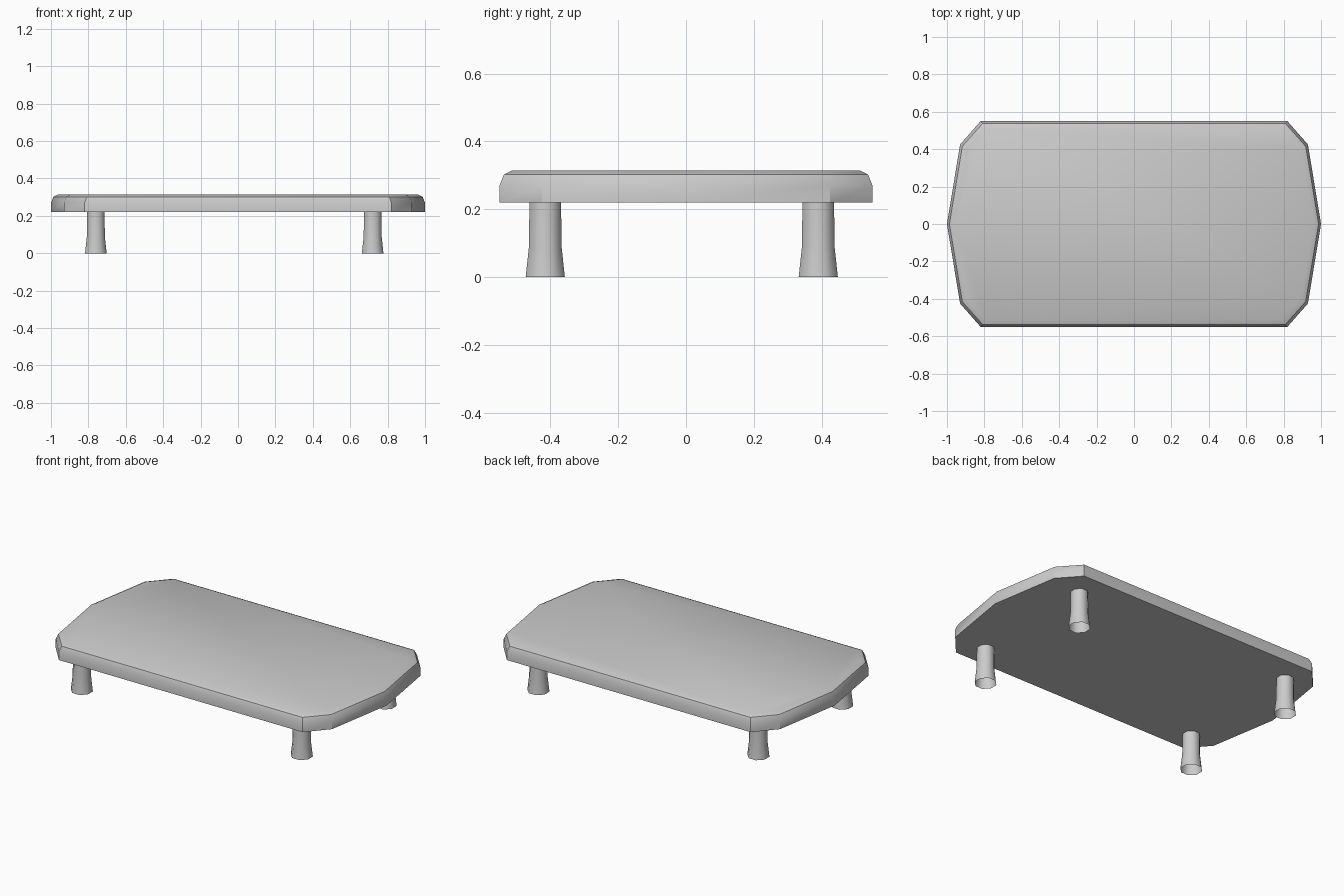
import bpy, bmesh, math

if "Cube" in bpy.data.objects:
    bpy.data.objects.remove(bpy.data.objects["Cube"])


def loft(name, rings, cap_start, cap_end, angle):
    """Skin a stack of matching rings into one smooth-by-angle object."""
    bm = bmesh.new()
    loops = [[bm.verts.new(p) for p in ring] for ring in rings]
    n = len(loops[0])
    for low, high in zip(loops, loops[1:]):
        for i in range(n):
            j = (i + 1) % n
            bm.faces.new((low[i], low[j], high[j], high[i]))
    if cap_start:
        bm.faces.new(loops[0][::-1])
    if cap_end:
        bm.faces.new(loops[-1])
    mesh = bpy.data.meshes.new(name)
    bm.to_mesh(mesh)
    bm.free()
    obj = bpy.data.objects.new(name, mesh)
    bpy.context.collection.objects.link(obj)
    bpy.ops.object.select_all(action='DESELECT')
    obj.select_set(True)
    bpy.context.view_layer.objects.active = obj
    bpy.ops.object.shade_smooth_by_angle(angle=math.radians(angle))
    return obj


# Tabletop: ten-sided outline with rounded-over upper edge
HALF_X, HALF_Y = 1.0, 0.55
quarter = [(1.0, 0.0), (0.93, 0.425), (0.82, 0.55)]
half = quarter + [(-x, y) for x, y in reversed(quarter)]
outline = half + [(x, -y) for x, y in reversed(half[1:-1])]
edge_profile = [(0.0, 0.22), (0.0, 0.27), (0.013, 0.302), (0.037, 0.314)]  # inset, z
loft("tabletop",
     [[(x * (1 - d / HALF_X), y * (1 - d / HALF_Y), z) for x, y in outline]
      for d, z in edge_profile],
     True, True, 30)

# Legs: open eight-sided tubes flaring at the foot
leg_profile = [(0.0625, 0.0), (0.052, 0.09), (0.0505, 0.22)]  # radius, z
angles = [math.radians(22.5 + 45 * i) for i in range(8)]
for side, cx in (("left", -0.76), ("right", 0.72)):
    for end, cy in (("front", -0.415), ("back", 0.39)):
        loft(f"{end}_{side}_leg",
             [[(cx + r * math.cos(a), cy + r * math.sin(a), z) for a in angles]
              for r, z in leg_profile],
             False, False, 60)
